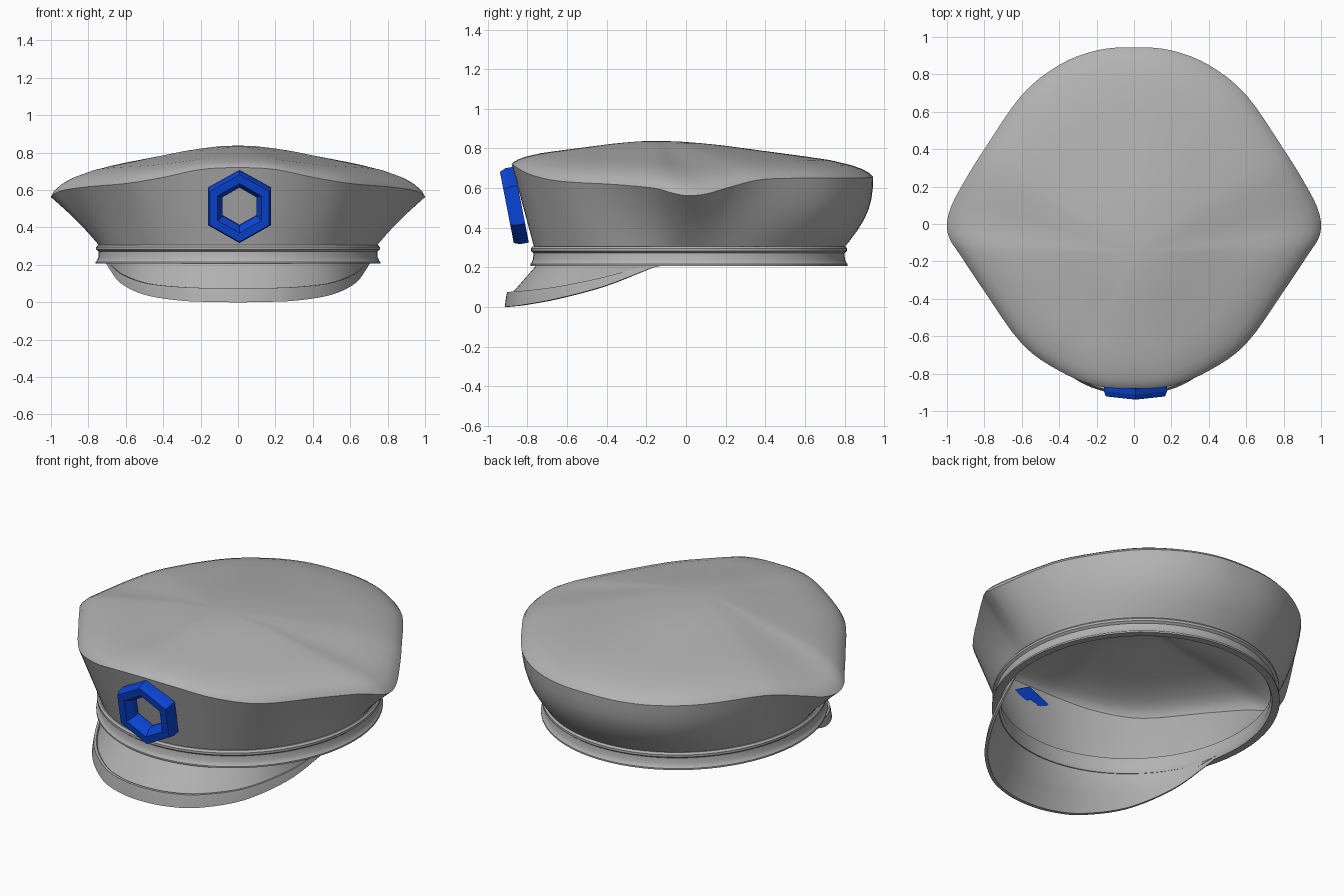
import bpy, bmesh, math
from mathutils import Vector, Matrix

if "Cube" in bpy.data.objects:
    bpy.data.objects.remove(bpy.data.objects["Cube"])


def material(name, rgb):
    m = bpy.data.materials.new(name)
    m.diffuse_color = (*rgb, 1)
    m.use_nodes = True
    m.node_tree.nodes["Principled BSDF"].inputs["Base Color"].default_value = m.diffuse_color
    return m


GREY = material("grey cloth", (0.45, 0.45, 0.45))
BLUE = material("blue enamel", (0.003, 0.06, 0.68))


def skin(name, rows, mat, closed, wrap=False, tip=None, angle=35):
    """Join rows of points into a surface; tip closes the last row."""
    bm = bmesh.new()
    grid = [[bm.verts.new(p) for p in row] for row in rows]
    n = len(grid[0])
    pairs = list(zip(grid, grid[1:])) + ([(grid[-1], grid[0])] if wrap else [])
    for a, b in pairs:
        for i in range(n if closed else n - 1):
            j = (i + 1) % n
            bm.faces.new((a[i], a[j], b[j], b[i]))
    if tip:
        t = bm.verts.new(tip)
        for i in range(n):
            bm.faces.new((grid[-1][i], grid[-1][(i + 1) % n], t))
    bmesh.ops.recalc_face_normals(bm, faces=bm.faces)
    me = bpy.data.meshes.new(name)
    bm.to_mesh(me)
    bm.free()
    ob = bpy.data.objects.new(name, me)
    bpy.context.collection.objects.link(ob)
    me.materials.append(mat)
    if angle:
        bpy.ops.object.select_all(action='DESELECT')
        ob.select_set(True)
        bpy.context.view_layer.objects.active = ob
        bpy.ops.object.shade_smooth_by_angle(angle=math.radians(angle))
    return ob


def spline(pts, closed, steps):
    """Catmull-Rom curve through the points."""
    n = len(pts)
    out = []
    for i in range(n if closed else n - 1):
        a, b, c, d = [Vector(pts[k % n] if closed else pts[min(max(k, 0), n - 1)])
                      for k in (i - 1, i, i + 1, i + 2)]
        for s in range(steps):
            t = s / steps
            out.append(0.5 * (2 * b + (c - a) * t + (2 * a - 5 * b + 4 * c - d) * t * t
                              + (3 * b - a - 3 * c + d) * t ** 3))
    if not closed:
        out.append(Vector(pts[-1]))
    return out


def mirrored(half):
    """Left side from the right side, sharing the middle point."""
    return [(-p[0], *p[1:]) for p in reversed(half[1:])] + list(half)


CY, RX, RY = 0.015, 0.755, 0.795     # band ellipse


def ring(grow, z, n=72):
    return [((RX + grow) * math.sin(a), CY - (RY + grow) * math.cos(a), z)
            for a in (2 * math.pi * i / n for i in range(n))]


# Crown: wavy rim, side wall below it and soft dome above it
half_rim = [(0, -0.88, 0.72), (0.2, -0.865, 0.71), (0.4, -0.785, 0.668), (0.6, -0.64, 0.635),
            (0.8, -0.36, 0.618), (0.93, -0.165, 0.6), (0.985, -0.08, 0.578), (1, 0, 0.562),
            (0.975, 0.1, 0.57), (0.9, 0.24, 0.61), (0.8, 0.4, 0.645), (0.6, 0.69, 0.65),
            (0.4, 0.85, 0.65), (0.2, 0.928, 0.653), (0, 0.945, 0.655)]
rim = spline(mirrored(half_rim)[:-1], True, 4)

wall = []
for t in (0, 0.12, 0.25, 0.4, 0.55, 0.7, 0.85, 1):
    row = []
    for p in rim:
        a = math.atan2(p.x / RX, -(p.y - CY) / RY)
        base = Vector(((RX - 0.02) * math.sin(a), CY - (RY - 0.015) * math.cos(a), 0.295))
        q = base.lerp(p, t)
        back = max(0.0, -math.cos(a))
        side = math.sin(a) ** 8
        push = math.sin(math.pi * t) * (0.045 * back - 0.012 * side)
        q += Vector((math.sin(a), -math.cos(a), 0)) * push
        row.append(q)
    wall.append(row)
skin("crown_wall", wall, GREY, True)

PEAK = Vector((0, -0.15, 0.838))
dome = []
for t, f in ((1, 0), (0.985, 0.1), (0.95, 0.22), (0.9, 0.33), (0.8, 0.47), (0.7, 0.56), (0.6, 0.64),
             (0.5, 0.72), (0.4, 0.8), (0.3, 0.88), (0.2, 0.94), (0.1, 0.985)):
    dome.append([(PEAK.x + (p.x - PEAK.x) * t, PEAK.y + (p.y - PEAK.y) * t, p.z + (PEAK.z - p.z) * f)
                 for p in rim])
skin("crown_top", dome, GREY, True, tip=PEAK)

# Head band with a piped top and flared bottom edge
band = [(-0.03, 0.305), (-0.006, 0.306), (0.003, 0.295), (0.003, 0.282), (-0.01, 0.272),
        (-0.008, 0.24), (0.0, 0.222), (0.006, 0.216), (0.006, 0.207), (-0.035, 0.207), (-0.045, 0.23)]
skin("head_band", [ring(g, z) for g, z in band], GREY, True, wrap=True)

# Visor: sloping peak with a raised lip that tapers out at the sides
half_edge = [(0, -0.915, 0), (0.16, -0.895, 0.002), (0.32, -0.825, 0.01), (0.5, -0.66, 0.04),
             (0.625, -0.43, 0.1), (0.685, -0.23, 0.175), (0.705, -0.13, 0.215)]
lip_height = (0.07, 0.069, 0.067, 0.058, 0.045, 0.025, 0.008)
edge = spline(mirrored(half_edge), False, 5)
lip = [v.x for v in spline(mirrored([(0, h) for h in lip_height]), False, 1)]
lip = [v.y for v in spline([(0, h) for h in lip_height[:0:-1] + lip_height], False, 5)]
root = []
for p in edge:
    a = math.atan2(p.x / 0.72, -(p.y - CY) / 0.76)
    root.append(Vector((0.72 * math.sin(a), CY - 0.76 * math.cos(a), 0.222)))


def visor_row(inset, rise, drop=0.0):
    """Row offset inwards from the outer edge, raised by part of the lip height."""
    row = []
    for p, h in zip(edge, lip):
        k = h / 0.07
        row.append(Vector((p.x * (1 - inset * k), p.y + inset * k, p.z + h * rise - drop * k)))
    return row


top_edge = visor_row(0.035, 0.95)
under_edge = visor_row(0.02, 0.0)
rows = [root, [a.lerp(b, 0.5) for a, b in zip(root, top_edge)], top_edge,
        visor_row(0.028, 1.08), visor_row(0.012, 1.08), visor_row(0.008, 0.8),
        visor_row(0.0, 0.0), under_edge,
        [a.lerp(b, 0.5) - Vector((0, 0, 0.012)) for a, b in zip(under_edge, root)],
        [p - Vector((0, 0, 0.006)) for p in root]]
skin("visor", rows, GREY, False, wrap=True)

# Hexagonal badge frame, tilted back with the crown front
frame = [(0.105, -0.035), (0.195, -0.035), (0.195, 0.01), (0.183, 0.04), (0.135, 0.04), (0.105, 0.0)]
tilt = Matrix.Translation((0.008, -0.865, 0.51)) @ Matrix.Rotation(math.radians(11), 4, 'X')
hexes = [[tilt @ Vector((r * math.sin(k * math.pi / 3), -d, r * math.cos(k * math.pi / 3)))
          for k in range(6)] for r, d in frame]
skin("badge_frame", hexes, BLUE, True, wrap=True, angle=0)
